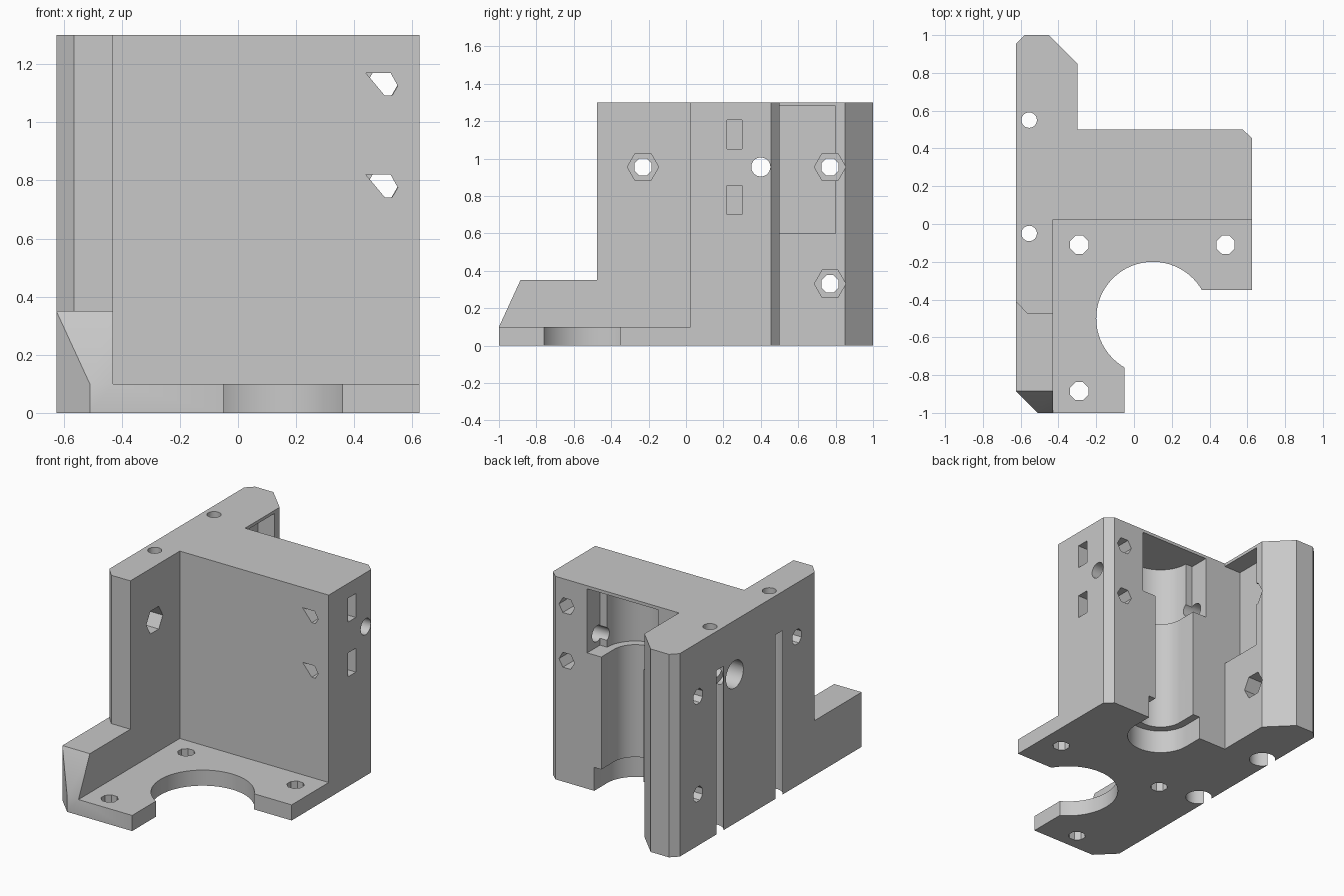
import bpy, bmesh, math
from mathutils import Vector

cube = bpy.data.objects.get("Cube")
if cube:
    bpy.data.objects.remove(cube, do_unlink=True)

grey = bpy.data.materials.new("plain_grey")
grey.use_nodes = True
COLOUR = (0.58, 0.58, 0.58, 1)
grey.diffuse_color = COLOUR
grey.node_tree.nodes["Principled BSDF"].inputs["Base Color"].default_value = COLOUR

AXES = {
    "x": lambda u, v, w: Vector((w, u, v)),
    "y": lambda u, v, w: Vector((u, w, v)),
    "z": lambda u, v, w: Vector((u, v, w)),
}


def prism(name, outline, axis, lo, hi):
    """Extrude a 2D outline along an axis."""
    place = AXES[axis]
    bm = bmesh.new()
    face = bm.faces.new([bm.verts.new(place(u, v, lo)) for u, v in outline])
    top = bmesh.ops.extrude_face_region(bm, geom=[face])["geom"]
    moved = [g for g in top if isinstance(g, bmesh.types.BMVert)]
    bmesh.ops.translate(bm, verts=moved, vec=place(0, 0, hi - lo))
    bmesh.ops.recalc_face_normals(bm, faces=bm.faces)
    mesh = bpy.data.meshes.new(name)
    bm.to_mesh(mesh)
    bm.free()
    mesh.materials.append(grey)
    obj = bpy.data.objects.new(name, mesh)
    bpy.context.collection.objects.link(obj)
    return obj


def ring(u, v, r, sides, turn=0.0):
    step = 2 * math.pi / sides
    return [(u + r * math.cos(i * step + turn), v + r * math.sin(i * step + turn))
            for i in range(sides)]


def rect(u0, u1, v0, v1):
    return [(u0, v0), (u1, v0), (u1, v1), (u0, v1)]


def u_shape(u, v, r, end, sides=24):
    """Channel outline with a round inner end."""
    arc = [math.pi + math.pi * i / sides for i in range(sides + 1)]
    return [(u + r * math.cos(a), v + r * math.sin(a)) for a in arc] + [(u + r, end), (u - r, end)]


def combine(target, other, operation):
    mod = target.modifiers.new(operation, "BOOLEAN")
    mod.operation = operation
    mod.solver = "EXACT"
    mod.object = other
    bpy.context.view_layer.objects.active = target
    bpy.ops.object.modifier_apply(modifier=mod.name)
    bpy.data.objects.remove(other, do_unlink=True)


L, R, H = -0.625, 0.625, 1.3     # left and right sides, height
INNER, BACK_INNER = -0.43, -0.30  # inner faces of the side wall

# Side wall and thick block share one chamfered outline
bracket = prism("mounting_bracket", [
    (L, -0.41), (-0.565, -0.475), (INNER, -0.475), (INNER, 0.025), (R, 0.025),
    (R, 0.455), (0.575, 0.5), (BACK_INNER, 0.5), (BACK_INNER, 0.85),
    (-0.45, 1), (-0.58, 1), (L, 0.955)], "z", 0, H)

# Base plate and low sloped side wall
combine(bracket, prism("base_plate", [
    (L, -1), (-0.05, -1), (-0.05, -0.35), (R, -0.35), (R, 0.1), (L, 0.1)],
    "z", 0, 0.1), "UNION")
combine(bracket, prism("low_wall", [
    (-1, 0), (-1, 0.1), (-0.885, 0.35), (-0.3, 0.35), (-0.3, 0)],
    "x", L, INNER), "UNION")


def cut(outline, axis, lo, hi):
    combine(bracket, prism("cutter", outline, axis, lo, hi), "DIFFERENCE")


# Front corner chamfer and large round opening in the base
cut([(-0.71, -0.8), (-0.41, -1.1), (-0.71, -1.1)], "z", -0.1, 0.5)
cut(ring(0.1, -0.5, 0.3, 64), "z", -0.1, 0.2)

# Base screw holes
for x, y in [(-0.29, -0.11), (0.485, -0.11), (-0.29, -0.885)]:
    cut(ring(x, y, 0.052, 8, math.pi / 8), "z", -0.1, 0.2)

# Vertical rod bores that break through the side wall
for y in (0.55, -0.05):
    cut(ring(-0.555, y, 0.079, 32), "z", -0.1, 1.05)
    cut(ring(-0.555, y, 0.041, 24), "z", 1.0, 1.4)

# Rear channel, with wider pockets at its bottom and top
CX, CY = 0.1, 0.37
cut(u_shape(CX, CY, 0.15, 0.6), "z", 0.1, 1.0)
cut(u_shape(CX, CY, 0.2, 0.6), "z", -0.1, 0.15)
cut(u_shape(CX, CY, 0.2, 0.6), "z", 0.87, 1.28)
cut(rect(CX - 0.25, CX + 0.25, CY, 0.6), "z", 0.87, 1.28)

# Shallow pocket on the inner face of the rear wall
cut(rect(0.5, 0.8, 0.6, 1.28), "x", -0.42, -0.2)

# Side screw holes with hexagonal nut recesses
for y, z, face in [(-0.23, 0.955, INNER), (0.77, 0.955, BACK_INNER), (0.77, 0.33, BACK_INNER)]:
    cut(ring(y, z, 0.084, 6), "x", -0.52, face + 0.05)
    cut(ring(y, z, 0.05, 8, math.pi / 8), "x", -0.7, -0.4)

# Long cross bore with a counterbore on the left
cut(ring(0.4, 0.955, 0.051, 32), "x", -0.7, 0.7)
cut(ring(0.4, 0.955, 0.088, 32), "x", -0.7, -0.5)

# Paired clamp holes and their nut slots
for z in (1.13, 0.78):
    cut(ring(0.495, z, 0.055, 6), "y", 0.25, 0.6)
    cut([(0.44, z + 0.04), (0.525, z + 0.04), (0.55, z - 0.005),
         (0.53, z - 0.038), (0.505, z - 0.038)], "y", -0.05, 0.26)
    cut(rect(0.22, 0.3, z - 0.078, z + 0.075), "x", 0.42, 0.7)

# Smooth bores, crisp edges
bpy.ops.object.select_all(action="DESELECT")
bracket.select_set(True)
bpy.context.view_layer.objects.active = bracket
bpy.ops.object.shade_smooth_by_angle(angle=math.radians(25))
